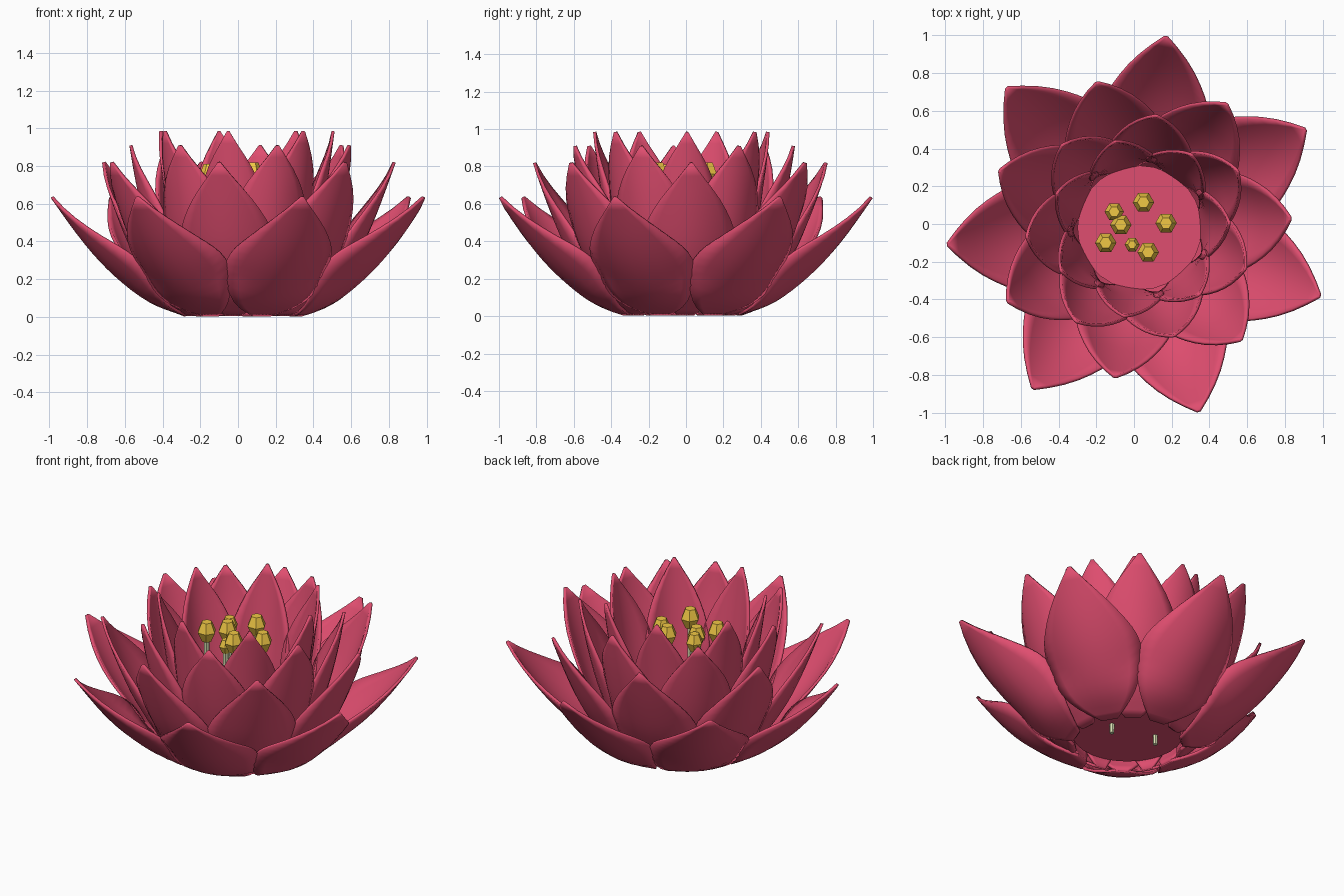
import bpy, bmesh, math
from mathutils import Vector

if "Cube" in bpy.data.objects:
    bpy.data.objects.remove(bpy.data.objects["Cube"])


def material(name, rgb):
    m = bpy.data.materials.new(name)
    m.diffuse_color = (*rgb, 1)
    m.use_nodes = True
    m.node_tree.nodes["Principled BSDF"].inputs["Base Color"].default_value = m.diffuse_color
    return m


PINK = material("petal_pink", (0.74, 0.075, 0.16))
GOLD = material("anther_gold", (0.88, 0.58, 0.06))
GREEN = material("filament_green", (0.7, 0.74, 0.45))


def sample(points, t):
    """Catmull-Rom through evenly spaced points, t in 0..1."""
    p = [Vector(q) for q in points]
    p = [2 * p[0] - p[1]] + p + [2 * p[-1] - p[-2]]
    n = len(p) - 3
    i = min(int(t * n), n - 1)
    f = t * n - i
    a, b, c, d = p[i:i + 4]
    return 0.5 * (2 * b + (c - a) * f + (2 * a - 5 * b + 4 * c - d) * f * f
                  + (3 * b - a - 3 * c + d) * f ** 3)


def add_object(name, bm, mat):
    me = bpy.data.meshes.new(name)
    bmesh.ops.recalc_face_normals(bm, faces=bm.faces)
    bm.to_mesh(me)
    bm.free()
    me.materials.append(mat)
    ob = bpy.data.objects.new(name, me)
    bpy.context.collection.objects.link(ob)
    return ob


WIDTH = [(0, .17), (0, .72), (0, .97), (0, .95), (0, .64), (0, .03)]


def petal(name, spine, half, cup, angle, centre):
    """Cupped pointed petal: spine is (radius, height), edges curl inward."""
    bm = bmesh.new()
    rows, cols = 16, 8
    radial = Vector((math.cos(angle), math.sin(angle), 0))
    side = Vector((-math.sin(angle), math.cos(angle), 0))
    grid = []
    for i in range(rows + 1):
        t = i / rows
        p = sample(spine, t)
        d = (sample(spine, min(t + .02, 1)) - sample(spine, max(t - .02, 0))).normalized()
        w = sample(WIDTH, t)[1]
        row = []
        for j in range(cols + 1):
            u = j / cols * 2 - 1
            lift = cup * w * w * u * u * min(1, t * 2.5)
            r, z = p[0] - d[1] * lift, p[1] + d[0] * lift
            row.append(bm.verts.new(radial * r + side * (u * w * half)
                                    + Vector((centre[0], centre[1], z))))
        grid.append(row)
    for i in range(rows):
        for j in range(cols):
            bm.faces.new((grid[i][j], grid[i][j + 1], grid[i + 1][j + 1], grid[i + 1][j]))
    ob = add_object(name, bm, PINK)
    s = ob.modifiers.new("thickness", "SOLIDIFY")
    s.thickness = 0.016
    s.offset = 0
    for o in bpy.context.selected_objects:
        o.select_set(False)
    ob.select_set(True)
    bpy.context.view_layer.objects.active = ob
    bpy.ops.object.shade_smooth_by_angle(angle=math.radians(40))


# Four rings of seven petals, alternating by half a step
RINGS = [
    ("outer", [(.31, .01), (.50, .085), (.68, .22), (.84, .39), (1.02, .635)], .285, .12, 30.7, (.03, -.02)),
    ("second", [(.31, .01), (.47, .14), (.60, .33), (.70, .55), (.80, .82)], .255, .11, 3.5, (.03, -.02)),
    ("third", [(.31, .01), (.41, .19), (.495, .42), (.555, .66), (.60, .91)], .22, .10, 30.2, (.03, -.02)),
    ("inner", [(.31, .01), (.36, .24), (.405, .49), (.44, .73), (.475, .985)], .185, .085, 3, (.03, -.02)),
]
for ring, spine, half, cup, start, centre in RINGS:
    for k in range(7):
        petal(f"{ring}_petal_{k + 1}", spine, half, cup,
              math.radians(start + k * 360 / 7), centre)

# Floor of the flower
bm = bmesh.new()
bmesh.ops.create_cone(bm, cap_ends=True, segments=28, radius1=.32, radius2=.33, depth=.02)
bmesh.ops.translate(bm, verts=bm.verts, vec=(0.03, -0.02, .09))
add_object("flower_floor", bm, PINK)


def lathe(name, rings, x, y, mat):
    """Six-sided turned solid from (radius, height) rings."""
    bm = bmesh.new()
    loops = [[bm.verts.new((x + r * math.cos(a * math.pi / 3), y + r * math.sin(a * math.pi / 3), z))
              for a in range(6)] for r, z in rings]
    for lo, hi in zip(loops, loops[1:]):
        for a in range(6):
            b = (a + 1) % 6
            bm.faces.new((lo[a], lo[b], hi[b], hi[a]))
    bm.faces.new(loops[0][::-1])
    bm.faces.new(loops[-1])
    add_object(name, bm, mat)


# Stamens: x, y, top height, size
STAMENS = [(.05, .115, .82, 1), (-.105, .065, .79, .9), (-.07, -.005, .80, 1), (-.15, -.10, .81, 1),
           (-.01, -.11, .74, .7), (.075, -.15, .82, 1), (.17, .005, .79, 1)]
for k, (x, y, top, s) in enumerate(STAMENS, 1):
    lathe(f"stamen_filament_{k}", [(.014, .02 if k in (2, 7) else .085), (.018, top - .08)], x, y, GREEN)
    lathe(f"stamen_anther_{k}", [(.03 * s, top - .12 * s), (.057 * s, top - .06 * s),
                                 (.032 * s, top)], x, y, GOLD)
